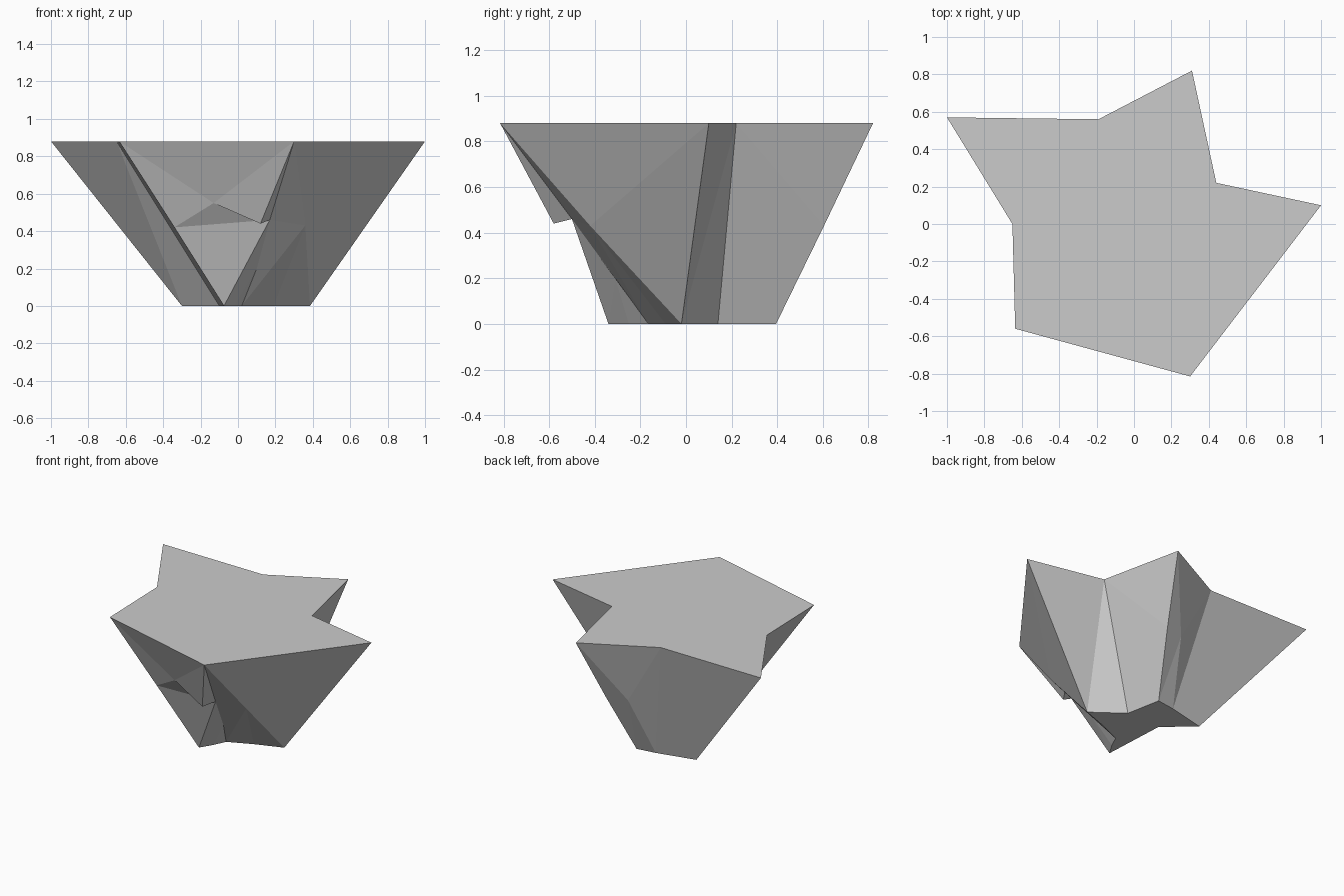
import bpy, bmesh

if "Cube" in bpy.data.objects:
    bpy.data.objects.remove(bpy.data.objects["Cube"])

TOP = 0.88

def ring(names, points, z):
    return {n: (x, y, z) for n, (x, y) in zip(names, points)}

# star-like rim at the top
corners = ring("ABCDEFGH", [(-1, .57), (-.19, .56), (.31, .82), (.44, .22),
                            (1, .1), (.3, -.815), (-.635, -.56), (-.65, 0)], TOP)
# small broken foot on the ground
corners |= ring("abcdesnmgh", [(-.3, .31), (-.02, .375), (.12, .395), (.17, .14), (.385, -.02),
                               (.19, -.09), (.02, -.165), (-.02, -.25), (-.075, -.34), (-.1, .13)], 0)
# ledge and chips broken out half way down
corners |= {"L": (-.34, -.445, .42), "M": (-.13, -.54, .55), "P": (.12, -.58, .44),
            "Q": (.17, -.5, .46), "R": (.36, -.42, .43), "N": (.1, -.31, .2),
            "K": (.22, .605, .43), "U": (.07, .565, .43)}

rim_and_foot = ["ABCDEFGH", "abcdesnmgh"]
back_walls = ["ABba", "BCKU", "BUb", "KUbc"]
right_walls = ["CDdcK", "DEed", "EFQR", "ERse"]
left_walls = ["GHhgL", "HAah"]
front_wall = ["FGM", "GLM", "FMP", "FPQ"]
undercut = ["MPQ", "LMQ", "LQg", "QNmg", "QRsnN", "Nnm"]

# one closed, flat-faced rock shard
bm = bmesh.new()
verts = {n: bm.verts.new(p) for n, p in corners.items()}
for face in rim_and_foot + back_walls + right_walls + left_walls + front_wall + undercut:
    bm.faces.new([verts[n] for n in face])
bmesh.ops.triangulate(bm, faces=[f for f in bm.faces if len(f.verts) > 3 and f.verts[0] is not verts["A"]],
                      ngon_method='EAR_CLIP')
bmesh.ops.recalc_face_normals(bm, faces=bm.faces[:])
mesh = bpy.data.meshes.new("rock_shard")
bm.to_mesh(mesh)
bm.free()
bpy.context.collection.objects.link(bpy.data.objects.new("rock_shard", mesh))
